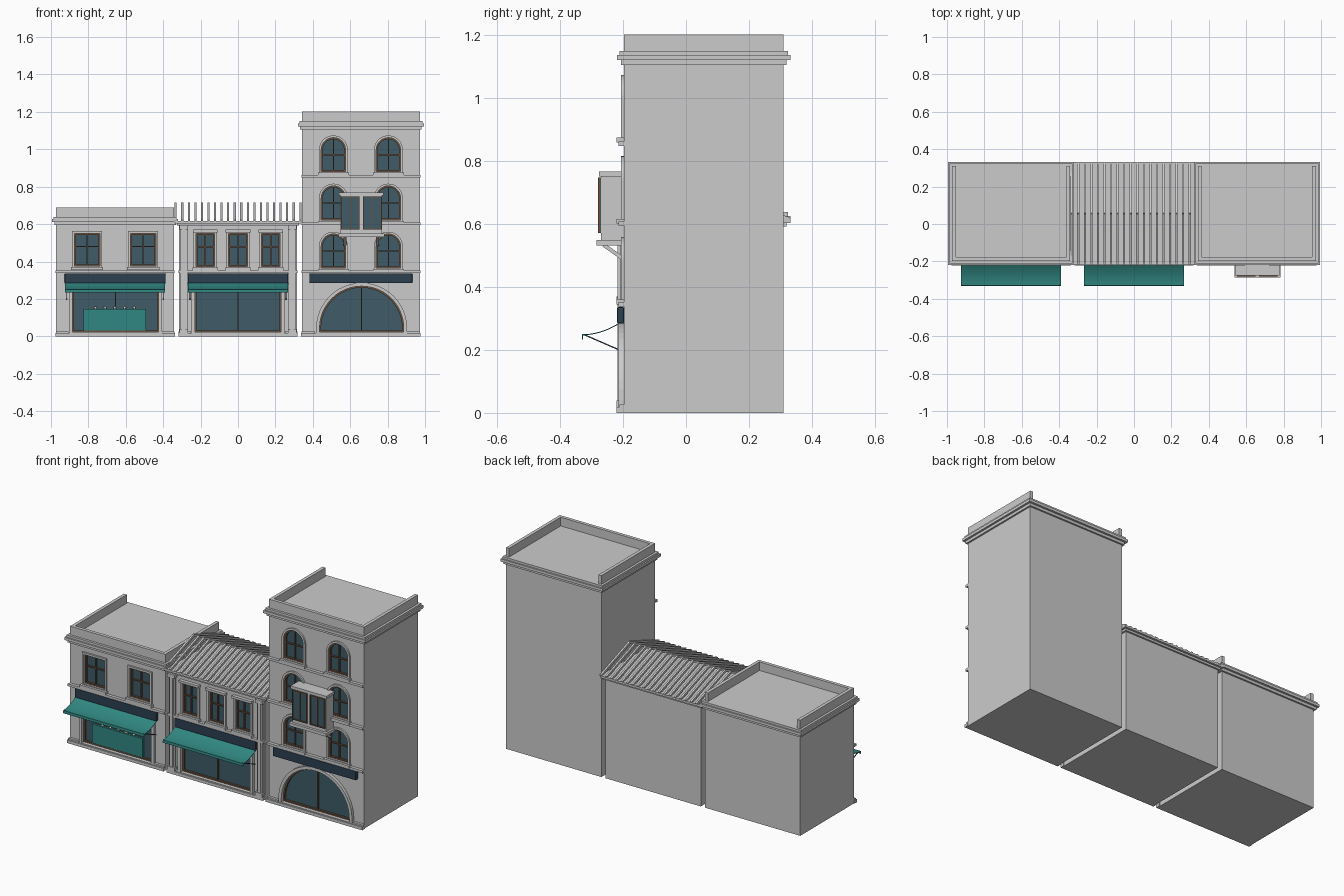
import bpy, bmesh, math
from mathutils import Vector

if "Cube" in bpy.data.objects:
    bpy.data.objects.remove(bpy.data.objects["Cube"])

FRONT, BACK = -0.197, 0.31      # wall planes
HALF = 0.315                    # half width of each house
LEFT, MID, RIGHT = -0.657, 0.0, 0.657


def mat(name, rgb):
    m = bpy.data.materials.new(name)
    m.diffuse_color = (*rgb, 1)
    m.use_nodes = True
    m.node_tree.nodes["Principled BSDF"].inputs["Base Color"].default_value = m.diffuse_color
    return m


GLASS = mat("glass", (0.05, 0.105, 0.135))
TEAL = mat("teal_cloth", (0.03, 0.24, 0.22))
NAVY = mat("navy_board", (0.025, 0.05, 0.08))
WOOD = mat("wood", (0.16, 0.085, 0.05))
LAMP = mat("lamp", (0.8, 0.75, 0.65))


def finish(name, bm, material=None):
    bmesh.ops.recalc_face_normals(bm, faces=bm.faces)
    me = bpy.data.meshes.new(name)
    bm.to_mesh(me)
    bm.free()
    ob = bpy.data.objects.new(name, me)
    bpy.context.collection.objects.link(ob)
    if material:
        me.materials.append(material)
    return ob


def add_box(bm, x0, x1, y0, y1, z0, z1):
    vs = bmesh.ops.create_cube(bm, size=1)["verts"]
    for v in vs:
        v.co = ((x0 + x1) / 2 + v.co.x * (x1 - x0), (y0 + y1) / 2 + v.co.y * (y1 - y0),
                (z0 + z1) / 2 + v.co.z * (z1 - z0))


def boxes(name, items, material=None):
    bm = bmesh.new()
    for it in items:
        add_box(bm, *it)
    return finish(name, bm, material)


def add_beam(bm, a, b, w, h):
    a, b = Vector(a), Vector(b)
    q = (b - a).to_track_quat('Y', 'Z')
    vs = bmesh.ops.create_cube(bm, size=1)["verts"]
    for v in vs:
        v.co = (a + b) / 2 + q @ Vector((v.co.x * w, v.co.y * (b - a).length, v.co.z * h))


def outline(o, grow=0.0):
    """Opening (cx, half width, z0, z1, arched) as points in the xz plane."""
    cx, hw, z0, z1, arched = o
    hw, z0, z1 = hw + grow, z0 - grow, z1 + grow
    pts = [(cx - hw, z0), (cx + hw, z0)]
    if not arched:
        return pts + [(cx + hw, z1), (cx - hw, z1)]
    n = 24
    return pts + [(cx + hw * math.cos(math.pi * i / n), z1 - hw + hw * math.sin(math.pi * i / n))
                  for i in range(n + 1)]


def add_prism(bm, pts, y0, y1):
    f = bm.faces.new([bm.verts.new((x, y0, z)) for x, z in pts])
    ext = bmesh.ops.extrude_face_region(bm, geom=[f], use_keep_orig=True)["geom"]
    for v in ext:
        if isinstance(v, bmesh.types.BMVert):
            v.co.y = y1


def add_ring(bm, outer, inner, y0, y1):
    n = len(outer)
    loops = [[bm.verts.new((x, y, z)) for x, z in p]
             for p, y in ((outer, y0), (inner, y0), (inner, y1), (outer, y1))]
    for k in range(4):
        a, b = loops[k], loops[(k + 1) % 4]
        for i in range(n):
            j = (i + 1) % n
            bm.faces.new((a[i], a[j], b[j], b[i]))


def house(name, cx, height, openings):
    """Solid body with recessed openings, glass, surrounds and wooden frames."""
    body = boxes(name + "_body", [(cx - HALF, cx + HALF, FRONT, BACK, 0, height)])
    cut, glass, stone, wood = (bmesh.new() for _ in range(4))
    for o in openings:
        x, hw, z0, z1, arched = o
        add_prism(cut, outline(o), FRONT - 0.05, FRONT + 0.025)
        add_prism(glass, outline(o), FRONT + 0.014, FRONT + 0.02)
        shop = hw > 0.15
        if shop:
            add_ring(stone, outline(o, 0.018), outline(o), FRONT - 0.018, FRONT + 0.01)
        else:
            add_ring(stone, outline(o, 0.012), outline(o), FRONT - 0.01, FRONT + 0.01)
            add_box(stone, x - hw - 0.018, x + hw + 0.018, FRONT - 0.024, FRONT, z0 - 0.02, z0 - 0.005)
            zb = z0 + (z1 - z0) * (0.6 if not arched else 0.5)
            add_box(wood, x - hw, x + hw, FRONT + 0.004, FRONT + 0.015, zb - 0.003, zb + 0.003)
        add_ring(wood, outline(o), outline(o, -0.008), FRONT + 0.002, FRONT + 0.016)
        add_box(wood, x - 0.003, x + 0.003, FRONT + 0.004, FRONT + 0.015, z0, z1 - 0.004)
    cutter = finish("cutter", cut)
    m = body.modifiers.new("openings", 'BOOLEAN')
    m.object, m.solver = cutter, 'EXACT'
    bpy.context.view_layer.objects.active = body
    bpy.ops.object.modifier_apply(modifier="openings")
    bpy.data.objects.remove(cutter)
    finish(name + "_glass", glass, GLASS)
    finish(name + "_window_surrounds", stone)
    finish(name + "_window_frames", wood, WOOD)


def slab(cx, e, z0, z1):
    return (cx - HALF - e, cx + HALF + e, FRONT - e, BACK + e, z0, z1)


def cornice(name, cx, z, top=None):
    boxes(name + "_cornice", [slab(cx, 0.01, z, z + 0.016), slab(cx, 0.022, z + 0.016, z + 0.032),
                              slab(cx, 0.014, z + 0.032, z + 0.045)])
    if top:     # parapet is open at the back
        z += 0.045
        boxes(name + "_parapet", [
            (cx - HALF, cx + HALF, FRONT, FRONT + 0.02, z, top),
            (cx - HALF, cx - HALF + 0.02, FRONT + 0.02, BACK, z, top),
            (cx + HALF - 0.02, cx + HALF, FRONT + 0.02, BACK, z, top)])


def bands(name, cx, heights):
    boxes(name + "_string_courses", [(cx - HALF - 0.003, cx + HALF + 0.003, FRONT - 0.018, FRONT, z, z + 0.014)
                                     for z in heights])


def base(name, cx, gap):
    """Plinth either side of the shop opening plus a low threshold."""
    y = FRONT - 0.024
    boxes(name + "_plinth", [(cx - HALF - 0.004, cx + HALF + 0.004, y, FRONT, 0, 0.018),
                             (cx - HALF - 0.002, cx - gap, FRONT - 0.015, FRONT, 0.018, 0.027),
                             (cx + gap, cx + HALF + 0.002, FRONT - 0.015, FRONT, 0.018, 0.027)])


def sign(name, cx, hw):
    ob = boxes(name + "_sign_board", [(cx - hw, cx + hw, -0.219, FRONT, 0.284, 0.337)], NAVY)
    b = ob.modifiers.new("soft_edges", 'BEVEL')
    b.width, b.segments = 0.005, 2


def awning(name, cx, hw):
    bm = bmesh.new()
    n, t = 10, 0.003
    prof = [(-0.21 - 0.12 * u, 0.288 - 0.038 * (1 - (1 - u) ** 2)) for u in (i / n for i in range(n + 1))]
    prof.append((-0.331, 0.234))        # valance
    rows = [[bm.verts.new((x, y, z)) for y, z in prof] for x in (cx - hw, cx + hw)]
    for i in range(len(prof) - 1):
        bm.faces.new((rows[0][i], rows[1][i], rows[1][i + 1], rows[0][i + 1]))
    ob = finish(name + "_awning", bm, TEAL)
    s = ob.modifiers.new("thickness", 'SOLIDIFY')
    s.thickness = t
    bm = bmesh.new()
    for x in (cx - hw + 0.01, cx + hw - 0.01):
        add_beam(bm, (x, -0.327, 0.25), (x, -0.205, 0.197), 0.004, 0.004)
    add_beam(bm, (cx - hw, -0.327, 0.248), (cx + hw, -0.327, 0.248), 0.004, 0.004)
    finish(name + "_awning_arms", bm, NAVY)


# Left house
house("left", LEFT, 0.6, [(LEFT + s * 0.15, 0.068, 0.375, 0.55, False) for s in (-1, 1)]
      + [(LEFT + 0.003, 0.23, 0.022, 0.25, False)])
cornice("left", LEFT, 0.594, 0.69)
bands("left", LEFT, [0.338])
base("left", LEFT, 0.25)
sign("left", LEFT, 0.27)
awning("left", LEFT, 0.268)
boxes("display_counter", [(LEFT - 0.17, LEFT + 0.165, FRONT, FRONT + 0.013, 0.032, 0.145)], TEAL)
bm = bmesh.new()
for i in range(5):
    vs = bmesh.ops.create_uvsphere(bm, u_segments=10, v_segments=6, radius=0.008)["verts"]
    bmesh.ops.translate(bm, verts=vs, vec=(LEFT - 0.105 + i * 0.052, FRONT + 0.006, 0.153))
finish("counter_lamps", bm, LAMP)

# Middle house
house("middle", MID, 0.6, [(x, 0.05, 0.372, 0.55, False) for x in (-0.175, 0, 0.175)]
      + [(MID, 0.23, 0.022, 0.25, False)])
boxes("middle_eaves", [slab(MID, 0.01, 0.592, 0.604), slab(MID, 0.022, 0.604, 0.616)])
boxes("middle_lintels", [(x - 0.066, x + 0.066, FRONT - 0.02, FRONT, 0.556, 0.57) for x in (-0.175, 0, 0.175)])
bands("middle", MID, [0.338])
base("middle", MID, 0.25)
sign("middle", MID, 0.268)
awning("middle", MID, 0.266)
bm = bmesh.new()
for s in (-1, 1):
    for x, w, d in ((s * 0.29, 0.019, 0.012), (s * 0.29, 0.01, 0.02)):
        add_box(bm, x - w, x + w, FRONT - d, FRONT, 0.018, 0.594)
    for z in (0.018, 0.572):
        add_box(bm, s * 0.29 - 0.024, s * 0.29 + 0.024, FRONT - 0.024, FRONT, z, z + 0.022)
finish("middle_pilasters", bm)

# Sloped roof ribs, meeting at the ridge
bm = bmesh.new()
for i in range(20):
    x = -0.333 + i * 0.666 / 19
    for y in (-0.218, 0.33):
        add_beam(bm, (x, y, 0.614), (x, 0.056, 0.71), 0.011, 0.014)
finish("middle_roof_ribs", bm)

# Tall right house
wins = [(RIGHT + s * 0.147, 0.065, z, z + 0.182, True) for s in (-1, 1) for z in (0.365, 0.622, 0.88)]
house("right", RIGHT, 1.11, wins + [(RIGHT + 0.004, 0.225, 0.022, 0.268, True)])
cornice("right", RIGHT, 1.106, 1.203)
bands("right", RIGHT, [0.338, 0.595, 0.848])
base("right", RIGHT, 0.245)
sign("right", RIGHT, 0.275)

# Projecting bay
boxes("bay_box", [(0.548, 0.77, -0.27, FRONT, 0.548, 0.755), (0.541, 0.777, -0.276, FRONT, 0.752, 0.768)])
boxes("bay_floor", [(0.536, 0.782, -0.285, FRONT, 0.532, 0.55)])
panes = [(c, 0.049, 0.572, 0.748, False) for c in (0.601, 0.717)]
g, w = bmesh.new(), bmesh.new()
for p in panes:
    add_prism(g, outline(p), -0.274, -0.269)
    add_ring(w, outline(p), outline(p, -0.005), -0.28, -0.268)
    add_box(w, p[0] - 0.003, p[0] + 0.003, -0.278, -0.27, p[2], p[3])
finish("bay_glass", g, GLASS)
finish("bay_frames", w, WOOD)
bm = bmesh.new()
for x in (0.572, 0.746):
    add_beam(bm, (x, -0.262, 0.534), (x, FRONT, 0.488), 0.014, 0.012)
finish("bay_brackets", bm)
